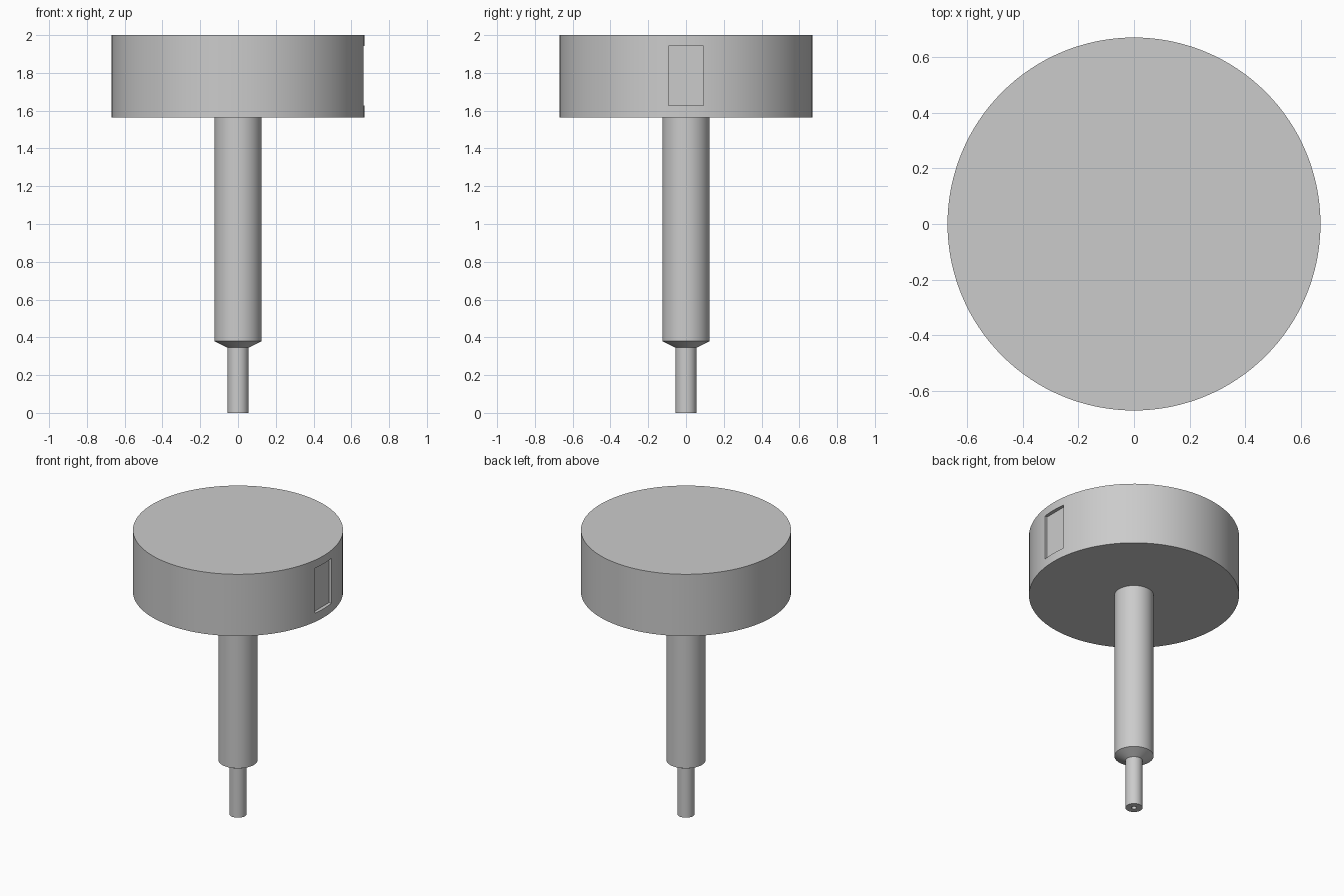
import bpy
import bmesh
import math

cube = bpy.data.objects.get("Cube")
if cube:
    bpy.data.objects.remove(cube, do_unlink=True)

grey = bpy.data.materials.new("plain_grey")
grey.use_nodes = True
COLOUR = (0.6, 0.6, 0.6, 1)
grey.diffuse_color = COLOUR
grey.node_tree.nodes["Principled BSDF"].inputs["Base Color"].default_value = COLOUR


def lathe(name, profile, sides=96):
    """Spin an (radius, z) outline around the z axis; radius 0 closes an end."""
    bm = bmesh.new()
    verts = [bm.verts.new((r, 0, z)) for r, z in profile]
    edges = [bm.edges.new(pair) for pair in zip(verts, verts[1:])]
    bmesh.ops.spin(bm, geom=verts + edges, cent=(0, 0, 0), axis=(0, 0, 1),
                   angle=math.tau, steps=sides, use_duplicate=False)
    bmesh.ops.remove_doubles(bm, verts=bm.verts, dist=0.0001)
    bmesh.ops.recalc_face_normals(bm, faces=bm.faces)
    mesh = bpy.data.meshes.new(name)
    bm.to_mesh(mesh)
    bm.free()
    mesh.materials.append(grey)
    obj = bpy.data.objects.new(name, mesh)
    bpy.context.collection.objects.link(obj)
    return obj


def smooth(obj):
    bpy.ops.object.select_all(action='DESELECT')
    obj.select_set(True)
    bpy.context.view_layer.objects.active = obj
    bpy.ops.object.shade_smooth_by_angle(angle=math.radians(25))


# Wide round head
HEAD_R, HEAD_LOW, HEAD_TOP = 0.67, 1.565, 2.0
head = lathe("head", [(0, HEAD_LOW), (HEAD_R, HEAD_LOW),
                      (HEAD_R, HEAD_TOP), (0, HEAD_TOP)], 128)

# Shallow rectangular recess in the left side of the head
bpy.ops.mesh.primitive_cube_add(size=1, location=(0.745, 0, 1.785))
cutter = bpy.context.object
cutter.name = "recess_cutter"
cutter.scale = (0.2, 0.186, 0.317)
cutter.data.materials.append(grey)
cutter.hide_render = True
cut = head.modifiers.new("recess", 'BOOLEAN')
cut.operation = 'DIFFERENCE'
cut.solver = 'EXACT'
cut.object = cutter
bpy.context.view_layer.objects.active = head
bpy.ops.object.modifier_apply(modifier=cut.name)
bpy.data.objects.remove(cutter, do_unlink=True)
smooth(head)

# Stem with a tapered shoulder, a narrow pin and a small bore in its tip
STEM_R, PIN_R, BORE_R = 0.125, 0.055, 0.016
stem = lathe("stem", [(0, 0.3), (BORE_R, 0.3), (BORE_R, 0), (PIN_R, 0),
                      (PIN_R, 0.345), (STEM_R, 0.38), (STEM_R, HEAD_LOW)], 64)
smooth(stem)
